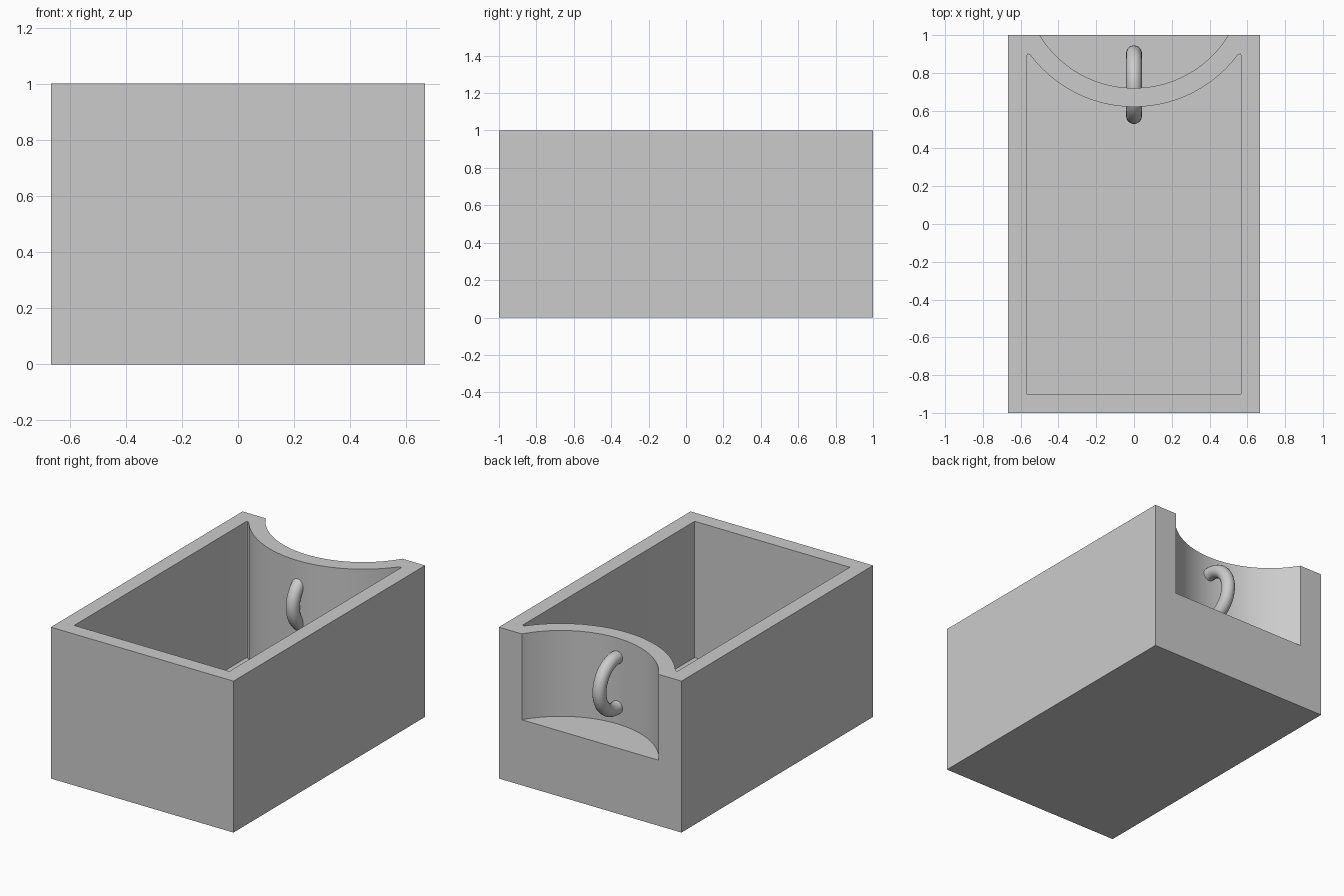
import bpy, bmesh, math

if "Cube" in bpy.data.objects:
    bpy.data.objects.remove(bpy.data.objects["Cube"], do_unlink=True)

# Single grey material
GREY = (0.6, 0.6, 0.6, 1)
mat = bpy.data.materials.new("plain grey")
mat.use_nodes = True
mat.diffuse_color = GREY
mat.node_tree.nodes["Principled BSDF"].inputs["Base Color"].default_value = GREY

HALF_W, HALF_L, HEIGHT, WALL = 0.667, 1.0, 1.0, 0.1
ARC_Y, ARC_R = 1.306, 0.586      # centre and radius of the curved back wall
RECESS_Z = 0.433


def prism(name, outline, z0, z1):
    """Extrude a flat outline between two heights."""
    bm = bmesh.new()
    face = bm.faces.new([bm.verts.new((x, y, z0)) for x, y in outline])
    top = bmesh.ops.extrude_face_region(bm, geom=[face])["geom"]
    bmesh.ops.translate(bm, vec=(0, 0, z1 - z0),
                        verts=[v for v in top if isinstance(v, bmesh.types.BMVert)])
    bmesh.ops.recalc_face_normals(bm, faces=bm.faces)
    mesh = bpy.data.meshes.new(name)
    bm.to_mesh(mesh)
    bm.free()
    mesh.materials.append(mat)
    obj = bpy.data.objects.new(name, mesh)
    bpy.context.collection.objects.link(obj)
    return obj


def arc(radius, half_angle, steps=48):
    """Arc bulging towards the front, listed from +x to -x."""
    angles = [half_angle * (1 - 2 * i / steps) for i in range(steps + 1)]
    return [(radius * math.sin(a), ARC_Y - radius * math.cos(a)) for a in angles]


def select_only(obj):
    bpy.ops.object.select_all(action='DESELECT')
    obj.select_set(True)
    bpy.context.view_layer.objects.active = obj


def cut(obj, cutter):
    select_only(obj)
    mod = obj.modifiers.new("cut", 'BOOLEAN')
    mod.operation, mod.solver, mod.object = 'DIFFERENCE', 'EXACT', cutter
    bpy.ops.object.modifier_apply(modifier=mod.name)
    bpy.data.objects.remove(cutter, do_unlink=True)


# Open box body
body = prism("box_body", [(-HALF_W, -HALF_L), (HALF_W, -HALF_L),
                          (HALF_W, HALF_L), (-HALF_W, HALF_L)], 0, HEIGHT)

# Inner cavity with slim rounded horns beside the curved wall
in_w, in_l = HALF_W - WALL, HALF_L - WALL
inner_r = ARC_R + WALL
horn = [(in_w, in_l - 0.01), (in_w - 0.005, in_l)]
cavity = [(-in_w, -in_l), (in_w, -in_l)] + horn
cavity += arc(inner_r, math.asin(0.55 / inner_r))
cavity += [(-x, y) for x, y in reversed(horn)]
cut(body, prism("cavity_cutter", cavity, WALL, HEIGHT + 0.1))

# Curved recess in the back
cut(body, prism("recess_cutter", arc(ARC_R, math.radians(66)), RECESS_Z, HEIGHT + 0.1))

# Ring handle passing through the curved wall
bpy.ops.mesh.primitive_torus_add(major_segments=48, minor_segments=20,
                                 major_radius=0.166, minor_radius=0.042,
                                 location=(0, 0.7375, 0.708),
                                 rotation=(0, math.pi / 2, 0))
ring = bpy.context.object
ring.name = "ring_handle"
ring.data.materials.append(mat)

for obj in (body, ring):
    select_only(obj)
    bpy.ops.object.shade_smooth_by_angle(angle=math.radians(30))
